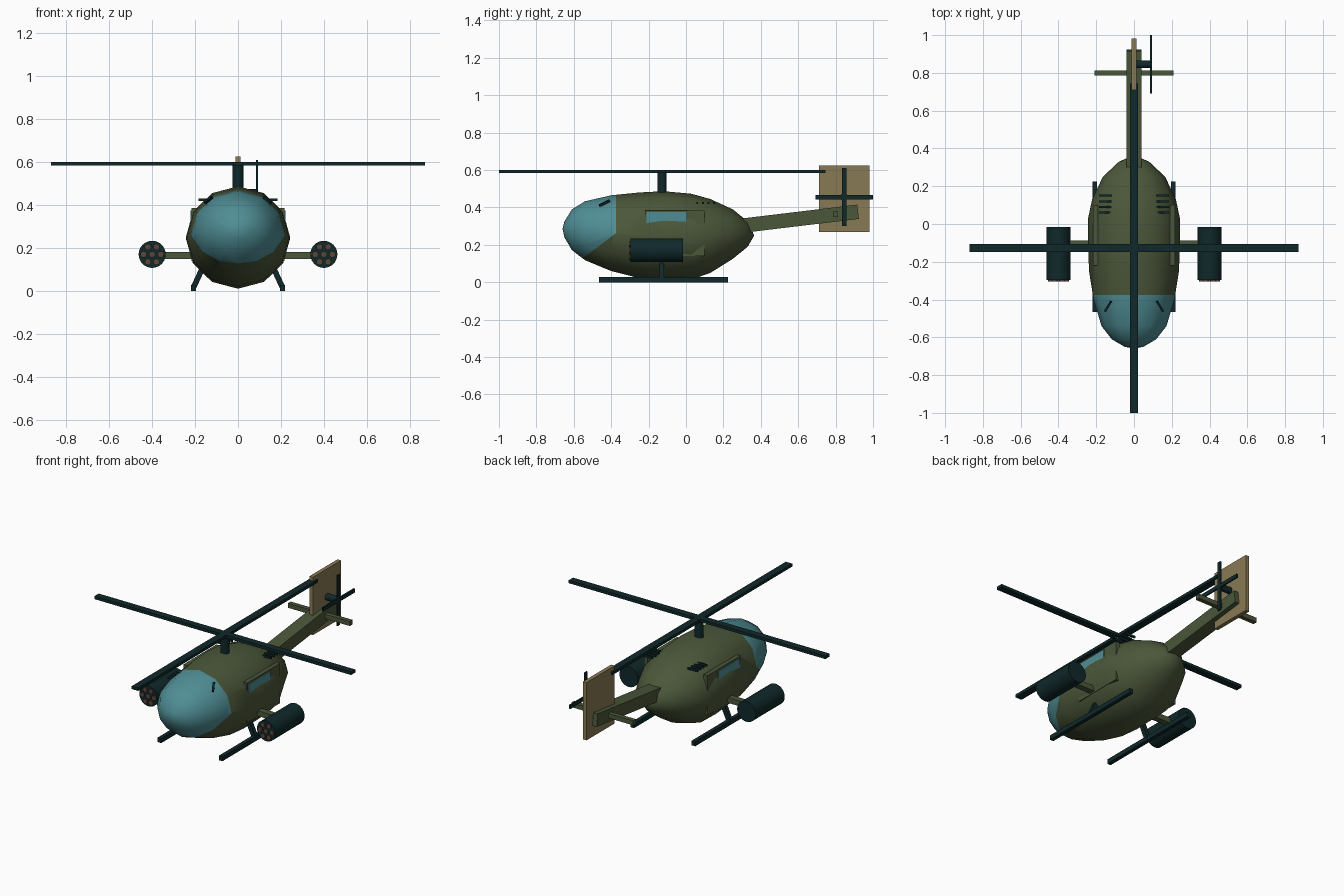
import bpy, bmesh, math
from mathutils import Vector, Matrix

if "Cube" in bpy.data.objects:
    bpy.data.objects.remove(bpy.data.objects["Cube"])


def material(name, r, g, b):
    m = bpy.data.materials.new(name)
    m.diffuse_color = (r, g, b, 1)
    m.use_nodes = True
    m.node_tree.nodes["Principled BSDF"].inputs["Base Color"].default_value = m.diffuse_color
    return m


OLIVE = material("olive", 0.070, 0.095, 0.042)
GLASS = material("teal_glass", 0.078, 0.27, 0.30)
DARK = material("dark_metal", 0.005, 0.021, 0.023)
TAN = material("tan", 0.25, 0.195, 0.09)
BROWN = material("brown", 0.10, 0.062, 0.042)


def finish(bm, name, mats, smooth=None):
    bmesh.ops.recalc_face_normals(bm, faces=bm.faces)
    me = bpy.data.meshes.new(name)
    bm.to_mesh(me)
    bm.free()
    ob = bpy.data.objects.new(name, me)
    bpy.context.collection.objects.link(ob)
    for m in mats:
        me.materials.append(m)
    if smooth:
        bpy.ops.object.select_all(action='DESELECT')
        bpy.context.view_layer.objects.active = ob
        ob.select_set(True)
        bpy.ops.object.shade_smooth_by_angle(angle=math.radians(smooth))
    return ob


def box(name, x, y, z, mat):
    """Box from (min, max) ranges."""
    bm = bmesh.new()
    c = [(r[0] + r[1]) / 2 for r in (x, y, z)]
    s = [r[1] - r[0] for r in (x, y, z)]
    bmesh.ops.create_cube(bm, size=1, matrix=Matrix.Translation(c) @ Matrix.Diagonal((*s, 1)))
    return finish(bm, name, [mat])


def bar(name, a, b, width, height, mat):
    """Rectangular bar between two points."""
    a, b = Vector(a), Vector(b)
    d = b - a
    bm = bmesh.new()
    rot = d.to_track_quat('Y', 'Z').to_matrix().to_4x4()
    bmesh.ops.create_cube(bm, size=1, matrix=Matrix.Translation((a + b) / 2) @ rot
                          @ Matrix.Diagonal((width, d.length, height, 1)))
    return finish(bm, name, [mat])


def rod(name, a, b, radius, mat, sides=24):
    """Cylinder between two points."""
    a, b = Vector(a), Vector(b)
    d = b - a
    bm = bmesh.new()
    rot = d.to_track_quat('Z', 'Y').to_matrix().to_4x4()
    bmesh.ops.create_cone(bm, cap_ends=True, segments=sides, radius1=radius, radius2=radius,
                          depth=d.length, matrix=Matrix.Translation((a + b) / 2) @ rot)
    return finish(bm, name, [mat], 40)


# Fuselage: lofted 12-sided rings (y, half width, bottom, top)
RINGS = [(-0.65, 0.05, 0.24, 0.325), (-0.61, 0.118, 0.172, 0.39), (-0.54, 0.172, 0.118, 0.433),
         (-0.40, 0.214, 0.06, 0.465), (-0.25, 0.238, 0.022, 0.48), (-0.12, 0.243, 0.01, 0.487),
         (0.03, 0.243, 0.015, 0.473), (0.13, 0.222, 0.05, 0.445), (0.25, 0.165, 0.125, 0.39),
         (0.33, 0.08, 0.19, 0.325)]
SIDES = 12
bm = bmesh.new()
loops = []
for y, w, lo, hi in RINGS:
    c, h = (lo + hi) / 2, (hi - lo) / 2
    loops.append([bm.verts.new((w * math.sin(math.tau * i / SIDES), y, c + h * math.cos(math.tau * i / SIDES)))
                  for i in range(SIDES)])
for p, q in zip(loops, loops[1:]):
    for i in range(SIDES):
        j = (i + 1) % SIDES
        bm.faces.new((p[i], p[j], q[j], q[i]))
for ring, tip in ((loops[0], (0, -0.66, 0.285)), (loops[-1], (0, 0.365, 0.25))):
    v = bm.verts.new(tip)
    for i in range(SIDES):
        bm.faces.new((ring[i], ring[(i + 1) % SIDES], v))

# Cockpit glass: cut the nose by a rear plane and a sloping sill
REAR = -0.375
SILL_P, SILL_N = Vector((0, -0.55, 0.13)), Vector((0, -0.75, 1)).normalized()
for co, no in ((Vector((0, REAR, 0)), Vector((0, 1, 0))), (SILL_P, SILL_N)):
    near = [f for f in bm.faces if f.calc_center_median().y < -0.2]
    geom = set(near) | {e for f in near for e in f.edges} | {v for f in near for v in f.verts}
    bmesh.ops.bisect_plane(bm, geom=list(geom), plane_co=co, plane_no=no)
for f in bm.faces:
    m = f.calc_center_median()
    f.material_index = int(m.y < REAR and (m - SILL_P).dot(SILL_N) > 0)
finish(bm, "fuselage", [OLIVE, GLASS], 60)

# Tail
bar("tail_boom", (0, 0.28, 0.30), (0, 0.92, 0.377), 0.082, 0.077, OLIVE)
box("tail_fin", (-0.012, 0.012), (0.71, 0.982), (0.27, 0.625), TAN)
box("tail_stabilizer", (-0.21, 0.21), (0.785, 0.812), (0.35, 0.378), OLIVE)
rod("tail_rotor_hub", (0.01, 0.845, 0.455), (0.09, 0.845, 0.455), 0.02, DARK)
box("tail_rotor_blade_vertical", (0.085, 0.094), (0.833, 0.857), (0.30, 0.61), DARK)
box("tail_rotor_blade_level", (0.085, 0.094), (0.692, 1.0), (0.443, 0.467), DARK)

# Main rotor
rod("rotor_mast", (0, -0.128, 0.45), (0, -0.128, 0.598), 0.025, DARK)
box("rotor_blade_cross", (-0.872, 0.872), (-0.149, -0.107), (0.583, 0.601), DARK)
box("rotor_blade_long", (-0.022, 0.022), (-1.0, 0.745), (0.583, 0.601), DARK)

for s, side in ((1, "right"), (-1, "left")):
    def xr(a, b):
        return tuple(sorted((s * a, s * b)))

    # Landing gear
    box(f"{side}_skid", xr(0.196, 0.22), (-0.465, 0.225), (0.0, 0.028), DARK)
    bar(f"{side}_skid_strut", (s * 0.15, -0.13, 0.14), (s * 0.208, -0.13, 0.014), 0.026, 0.026, DARK)

    # Stub wing and rocket pod with seven tubes
    box(f"{side}_stub_wing", xr(0.15, 0.39), (-0.125, -0.088), (0.148, 0.181), OLIVE)
    rod(f"{side}_rocket_pod", (s * 0.4, -0.297, 0.17), (s * 0.4, -0.015, 0.17), 0.063, DARK, 32)
    for i in range(7):
        r = 0.04 if i else 0
        a = math.tau * i / 6
        px, pz = s * 0.4 + r * math.cos(a), 0.17 + r * math.sin(a)
        rod(f"{side}_rocket_tube_{i}", (px, -0.304, pz), (px, -0.28, pz), 0.015, BROWN, 12)

    # Door panel and window
    box(f"{side}_door", xr(0.19, 0.216), (-0.22, 0.10), (0.14, 0.385), OLIVE)
    box(f"{side}_door_window", xr(0.213, 0.221), (-0.21, 0.0), (0.27, 0.375), GLASS)

    # Engine vents and windscreen wiper
    for i in range(4):
        y = 0.06 + 0.03 * i
        box(f"{side}_vent_{i}", xr(0.12, 0.185), (y - 0.005, y + 0.005), (0.418, 0.43), DARK)
    bar(f"{side}_wiper", (s * 0.122, -0.41, 0.436), (s * 0.153, -0.462, 0.41), 0.012, 0.012, DARK)
